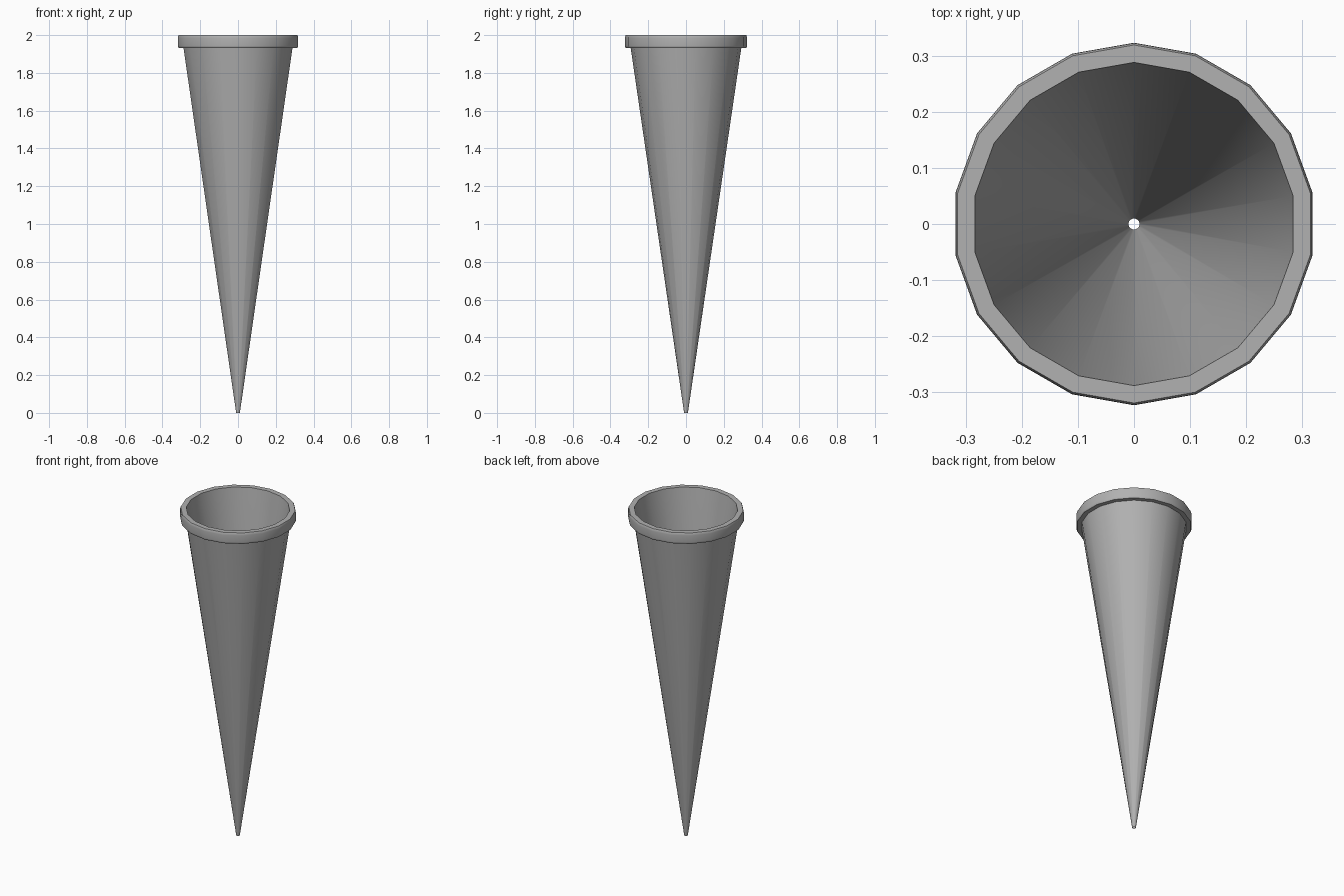
import bpy, bmesh, math

if "Cube" in bpy.data.objects:
    bpy.data.objects.remove(bpy.data.objects["Cube"])

SIDES = 18

def lathe(name, profile, mat):
    """Revolve a closed (radius, z) profile around z."""
    bm = bmesh.new()
    rings = []
    for i in range(SIDES):
        a = math.pi / 2 + 2 * math.pi * i / SIDES
        rings.append([bm.verts.new((r * math.cos(a), r * math.sin(a), z)) for r, z in profile])
    n = len(profile)
    for i in range(SIDES):
        a, b = rings[i], rings[(i + 1) % SIDES]
        for j in range(n):
            k = (j + 1) % n
            bm.faces.new((a[j], b[j], b[k], a[k]))
    bmesh.ops.recalc_face_normals(bm, faces=bm.faces)
    mesh = bpy.data.meshes.new(name)
    bm.to_mesh(mesh)
    bm.free()
    mesh.materials.append(mat)
    ob = bpy.data.objects.new(name, mesh)
    bpy.context.collection.objects.link(ob)
    bpy.context.view_layer.objects.active = ob
    ob.select_set(True)
    bpy.ops.object.shade_smooth_by_angle(angle=math.radians(35))
    return ob

# Dark grey surface
grey = bpy.data.materials.new("dark_grey")
grey.diffuse_color = (0.44, 0.44, 0.44, 1)
grey.use_nodes = True
grey.node_tree.nodes["Principled BSDF"].inputs["Base Color"].default_value = grey.diffuse_color

# Hollow cone with open tip and a softly rounded rim
lathe("hollow_cone", [
    (0.010, 0.0), (0.293, 1.933),                      # outer wall
    (0.319, 1.933), (0.322, 1.937), (0.323, 1.944),    # rim underside and band
    (0.323, 1.985), (0.322, 1.993), (0.319, 2.0),      # rim top edge
    (0.288, 2.0), (0.279, 1.936), (0.0098, 0.01),      # lip and inner wall
], grey)
